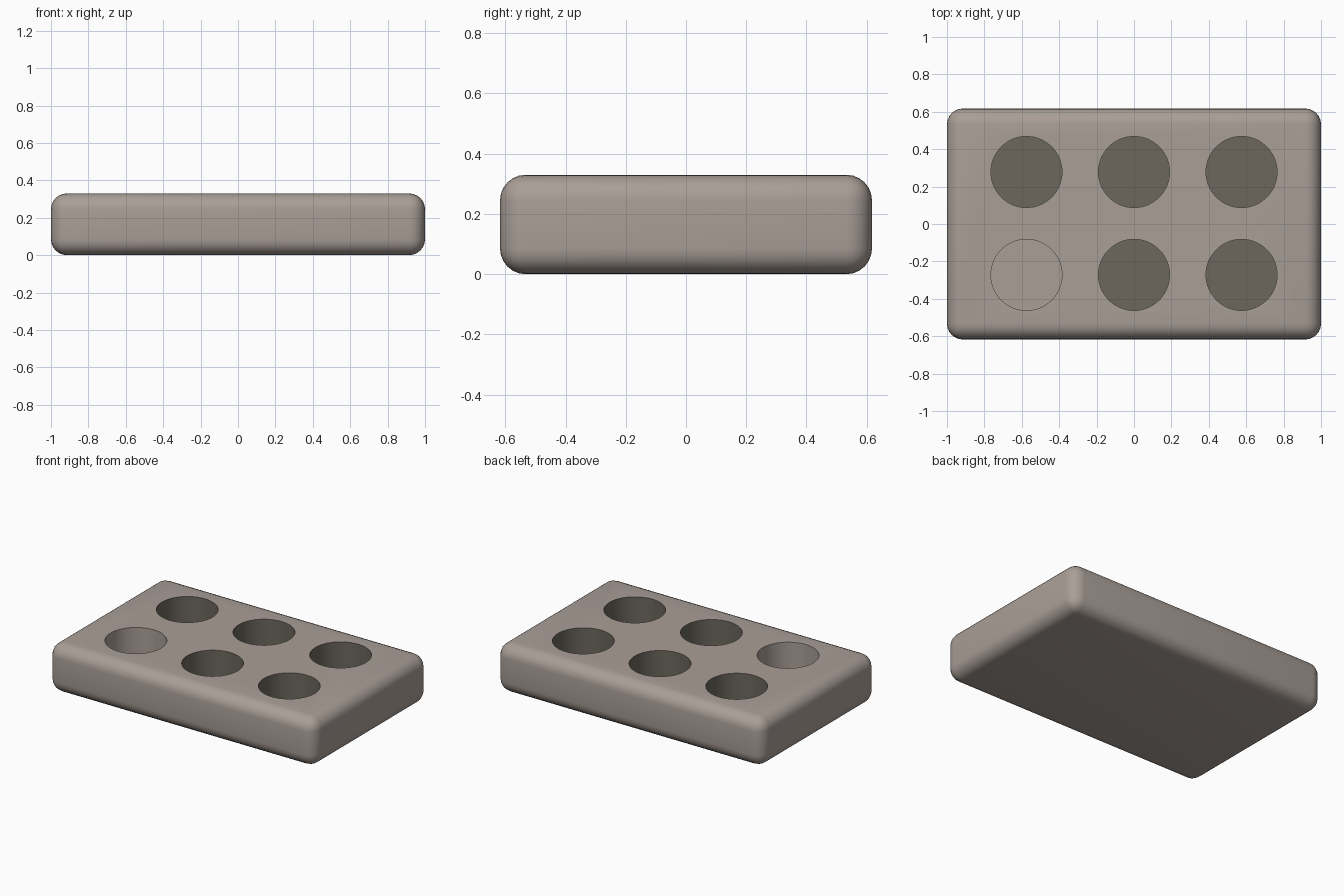
import bpy
import bmesh
from math import hypot, radians
from mathutils import Vector, Matrix

if "Cube" in bpy.data.objects:
    bpy.data.objects.remove(bpy.data.objects["Cube"])

LENGTH, WIDTH, HEIGHT = 2.0, 1.235, 0.33
EDGE_RADIUS = 0.085
WELL_RADIUS, WELL_DEPTH = 0.19, 0.24
WELLS = [(x, y) for x in (-0.575, 0, 0.575) for y in (-0.272, 0.278)]
EMPTY_WELL = WELLS[0]


def make_material(name, colour):
    mat = bpy.data.materials.new(name)
    mat.use_nodes = True
    mat.diffuse_color = (*colour, 1)
    bsdf = mat.node_tree.nodes["Principled BSDF"]
    bsdf.inputs["Base Color"].default_value = (*colour, 1)
    bsdf.inputs["Roughness"].default_value = 0.8
    return mat


def make_object(name, bm):
    mesh = bpy.data.meshes.new(name)
    bm.to_mesh(mesh)
    bm.free()
    obj = bpy.data.objects.new(name, mesh)
    bpy.context.collection.objects.link(obj)
    return obj


# Tray block with rounded edges
bm = bmesh.new()
bmesh.ops.create_cube(bm, size=1)
bmesh.ops.scale(bm, vec=(LENGTH, WIDTH, HEIGHT), verts=bm.verts)
bmesh.ops.translate(bm, vec=(0, 0, HEIGHT / 2), verts=bm.verts)
bmesh.ops.bevel(bm, geom=bm.edges[:], offset=EDGE_RADIUS, segments=6,
                profile=0.5, affect='EDGES')
tray = make_object("tray", bm)
tray.data.materials.append(make_material("warm grey clay", (0.40, 0.345, 0.31)))
tray.data.materials.append(make_material("dark well lining", (0.15, 0.135, 0.11)))

# Cutters for the six round wells
bm = bmesh.new()
for x, y in WELLS:
    bmesh.ops.create_cone(bm, cap_ends=True, segments=64,
                          radius1=WELL_RADIUS, radius2=WELL_RADIUS,
                          depth=WELL_DEPTH * 2,
                          matrix=Matrix.Translation(Vector((x, y, HEIGHT))))
cutter = make_object("well_cutter", bm)
cutter.hide_render = True

bpy.ops.object.select_all(action='DESELECT')
tray.select_set(True)
bpy.context.view_layer.objects.active = tray
cut = tray.modifiers.new("wells", 'BOOLEAN')
cut.operation = 'DIFFERENCE'
cut.solver = 'EXACT'
cut.object = cutter
bpy.ops.object.modifier_apply(modifier=cut.name)
bpy.data.objects.remove(cutter)

# Dark lining in every well but one
for face in tray.data.polygons:
    c = face.center
    inside = HEIGHT - WELL_DEPTH - 0.01 < c.z < HEIGHT - 0.01
    lined = any(hypot(c.x - x, c.y - y) < WELL_RADIUS + 0.01
                for x, y in WELLS if (x, y) != EMPTY_WELL)
    face.material_index = 1 if inside and lined else 0

bpy.ops.object.shade_smooth_by_angle(angle=radians(35))
